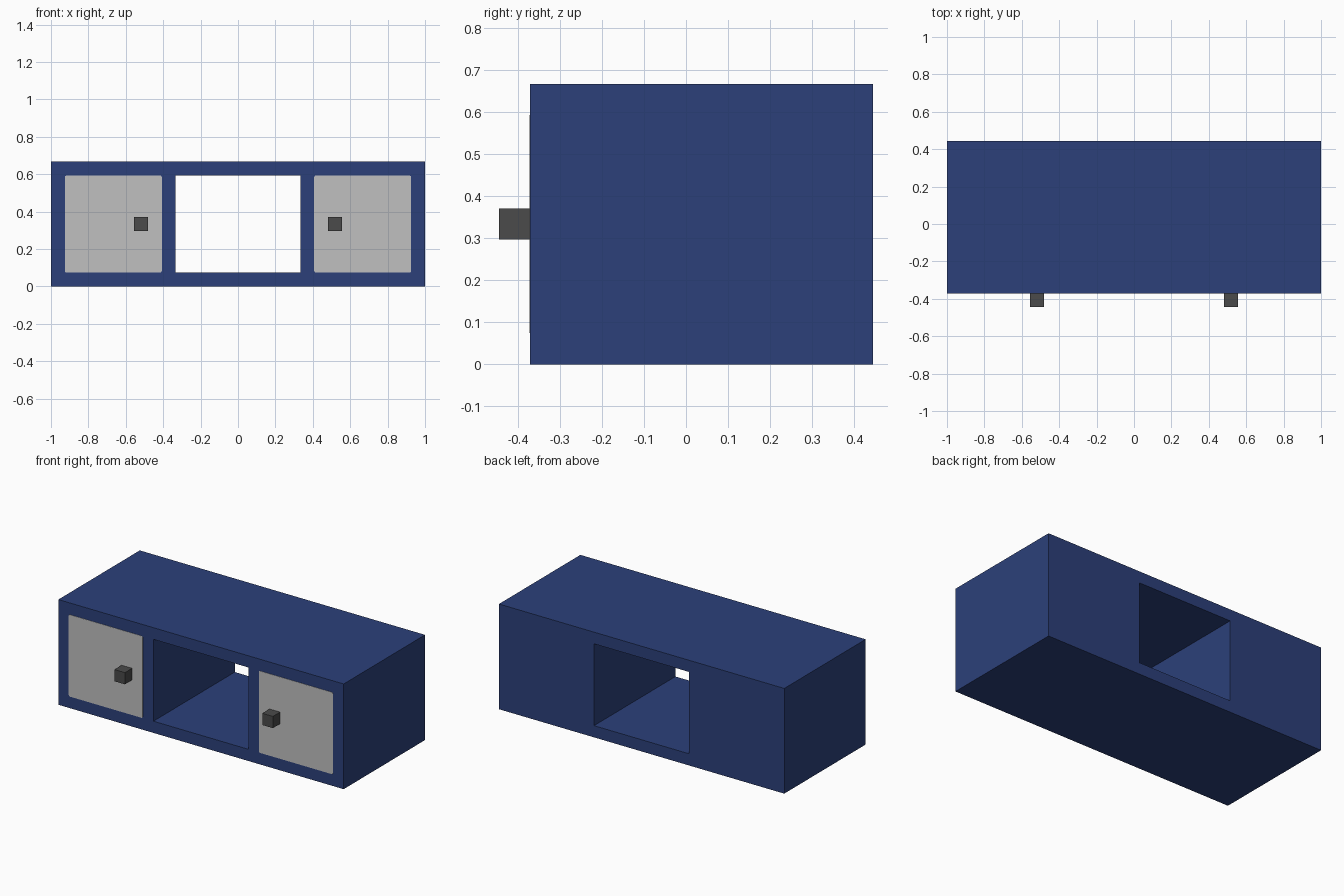
import bpy
import bmesh

if "Cube" in bpy.data.objects:
    bpy.data.objects.remove(bpy.data.objects["Cube"], do_unlink=True)

U = 2 / 27                    # one unit: the wall thickness and knob size
FRONT, BACK = -5 * U, 6 * U   # cabinet depth
HEIGHT = 9 * U


def material(name, rgb):
    m = bpy.data.materials.new(name)
    m.use_nodes = True
    m.diffuse_color = (*rgb, 1)
    bsdf = next(n for n in m.node_tree.nodes if n.type == 'BSDF_PRINCIPLED')
    bsdf.inputs["Base Color"].default_value = (*rgb, 1)
    return m


def finish(name, bm, mat):
    bmesh.ops.recalc_face_normals(bm, faces=bm.faces)
    mesh = bpy.data.meshes.new(name)
    bm.to_mesh(mesh)
    bm.free()
    mesh.materials.append(mat)
    ob = bpy.data.objects.new(name, mesh)
    bpy.context.collection.objects.link(ob)
    return ob


def box(name, lo, hi, mat, corner=0):
    bm = bmesh.new()
    bmesh.ops.create_cube(bm, size=1)
    for v in bm.verts:
        v.co = [(a + b) / 2 + c * (b - a) for a, b, c in zip(lo, hi, v.co)]
    if corner:
        # round only the edges running front to back
        edges = [e for e in bm.edges
                 if abs(e.verts[0].co.y - e.verts[1].co.y) > 1e-5]
        bmesh.ops.bevel(bm, geom=edges, offset=corner, segments=2,
                        profile=0.5, affect='EDGES')
    return finish(name, bm, mat)


blue = material("navy blue", (0.025, 0.051, 0.195))
light = material("light grey", (0.527, 0.527, 0.527))
dark = material("dark grey", (0.069, 0.069, 0.069))

# Cabinet body: a block with a rectangular opening from front to back
bm = bmesh.new()


def ring(half_width, z0, z1, y):
    corners = ((-half_width, z0), (half_width, z0),
               (half_width, z1), (-half_width, z1))
    return [bm.verts.new((x, y, z)) for x, z in corners]


loops = [ring(1, 0, HEIGHT, FRONT), ring(1, 0, HEIGHT, BACK),
         ring(4.5 * U, U, 8 * U, BACK), ring(4.5 * U, U, 8 * U, FRONT)]
for k in range(4):
    a, b = loops[k], loops[(k + 1) % 4]
    for i in range(4):
        j = (i + 1) % 4
        bm.faces.new((a[i], a[j], b[j], b[i]))
finish("cabinet_body", bm, blue)

# Door panel and square knob on each side
for side, s in (("left", 1), ("right", -1)):
    x = s * 9 * U
    box(side + "_door", (x - 3.5 * U, FRONT - 0.002, U),
        (x + 3.5 * U, FRONT + 0.004, 8 * U), light, corner=0.008)
    x = s * 7 * U
    box(side + "_knob", (x - U / 2, FRONT - U, 4 * U),
        (x + U / 2, FRONT, 5 * U), dark)
